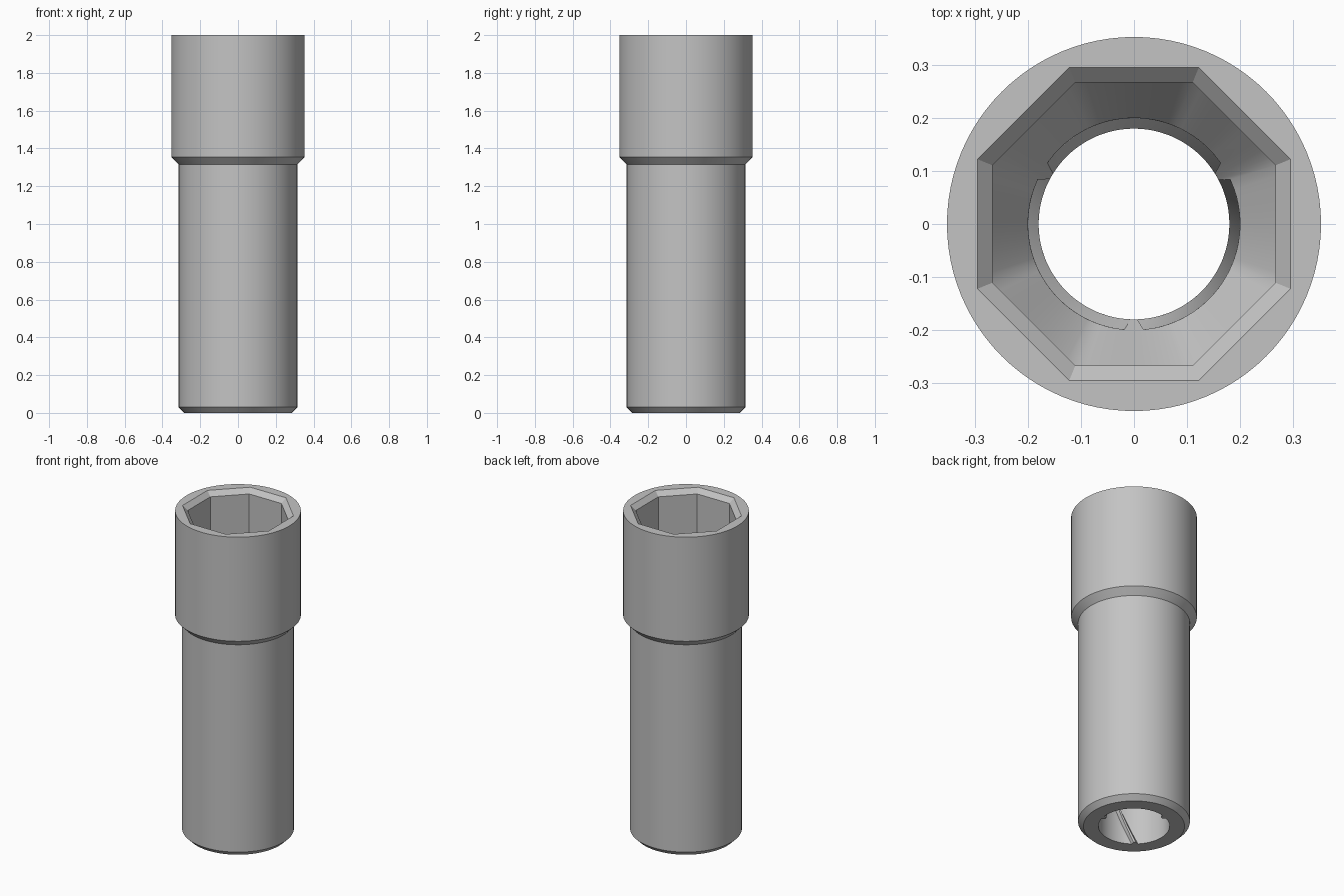
import bpy, bmesh
from math import sin, cos, pi, radians

cube = bpy.data.objects.get("Cube")
if cube:
    bpy.data.objects.remove(cube, do_unlink=True)

SEGMENTS = 96
STEP = 360 / SEGMENTS
RIB_PERIOD = SEGMENTS // 3
TWIST_STEPS = 43          # rib twist along the bore, in segments
BORE_TOP = 1.2
BORE_RINGS = 48
BORE_R, RIB_R = 0.2, 0.18


def polar(radius, degrees, z):
    a = radians(degrees)
    return (radius * cos(a), radius * sin(a), z)


def circle(radius, z):
    return [polar(radius, i * STEP, z) for i in range(SEGMENTS)]


def octagon(apothem, z):
    ring = []
    for i in range(SEGMENTS):
        offset = (i * STEP + 22.5) % 45 - 22.5
        ring.append(polar(apothem / cos(radians(offset)), i * STEP, z))
    return ring


def bore(t):
    """Round bore with three tapered ribs; t runs from 0 (top) to 1 (bottom)."""
    ring = []
    for i in range(SEGMENTS):
        # Offset from the nearest rib centre; the first rib starts at 30 degrees
        j = (i - 8 + RIB_PERIOD // 2) % RIB_PERIOD - RIB_PERIOD // 2
        centre = (i - j) * STEP
        if abs(j) <= 1:
            offset, radius = j * 1.9, RIB_R
        elif abs(j) == 2:
            offset, radius = j * 2.6, BORE_R
        else:
            offset, radius = j * STEP, BORE_R
        # Rib tops slope down as a continuation of the funnel
        top = BORE_TOP - (BORE_R - radius) * 1.7
        ring.append(polar(radius, centre + offset - t * TWIST_STEPS * STEP, top * (1 - t)))
    return ring


# Outer wall, octagonal socket, funnel and ribbed bore
rings = [circle(r, z) for r, z in
         [(0.284, 0), (0.314, 0.03), (0.314, 1.315), (0.353, 1.355), (0.353, 2)]]
rings += [octagon(0.295, 2), octagon(0.267, 1.972), octagon(0.267, 1.31)]
rings += [bore(k / BORE_RINGS) for k in range(BORE_RINGS + 1)]

bm = bmesh.new()
verts = [[bm.verts.new(p) for p in ring] for ring in rings]


def bridge(a, b, shift=0):
    for i in range(SEGMENTS):
        n = (i + 1) % SEGMENTS
        bm.faces.new((a[i], a[n], b[(n + shift) % SEGMENTS], b[(i + shift) % SEGMENTS]))


for lower, upper in zip(verts, verts[1:]):
    bridge(lower, upper)
bridge(verts[-1], verts[0], -TWIST_STEPS)   # flat bottom rim
bmesh.ops.recalc_face_normals(bm, faces=bm.faces[:])

mesh = bpy.data.meshes.new("socket_sleeve")
bm.to_mesh(mesh)
bm.free()
sleeve = bpy.data.objects.new("socket_sleeve", mesh)
bpy.context.collection.objects.link(sleeve)

# Plain grey material
grey = bpy.data.materials.new("plain_grey")
grey.use_nodes = True
colour = (0.55, 0.55, 0.55, 1)
grey.diffuse_color = colour
grey.node_tree.nodes["Principled BSDF"].inputs["Base Color"].default_value = colour
mesh.materials.append(grey)

bpy.ops.object.select_all(action='DESELECT')
sleeve.select_set(True)
bpy.context.view_layer.objects.active = sleeve
bpy.ops.object.shade_smooth_by_angle(angle=radians(25))
